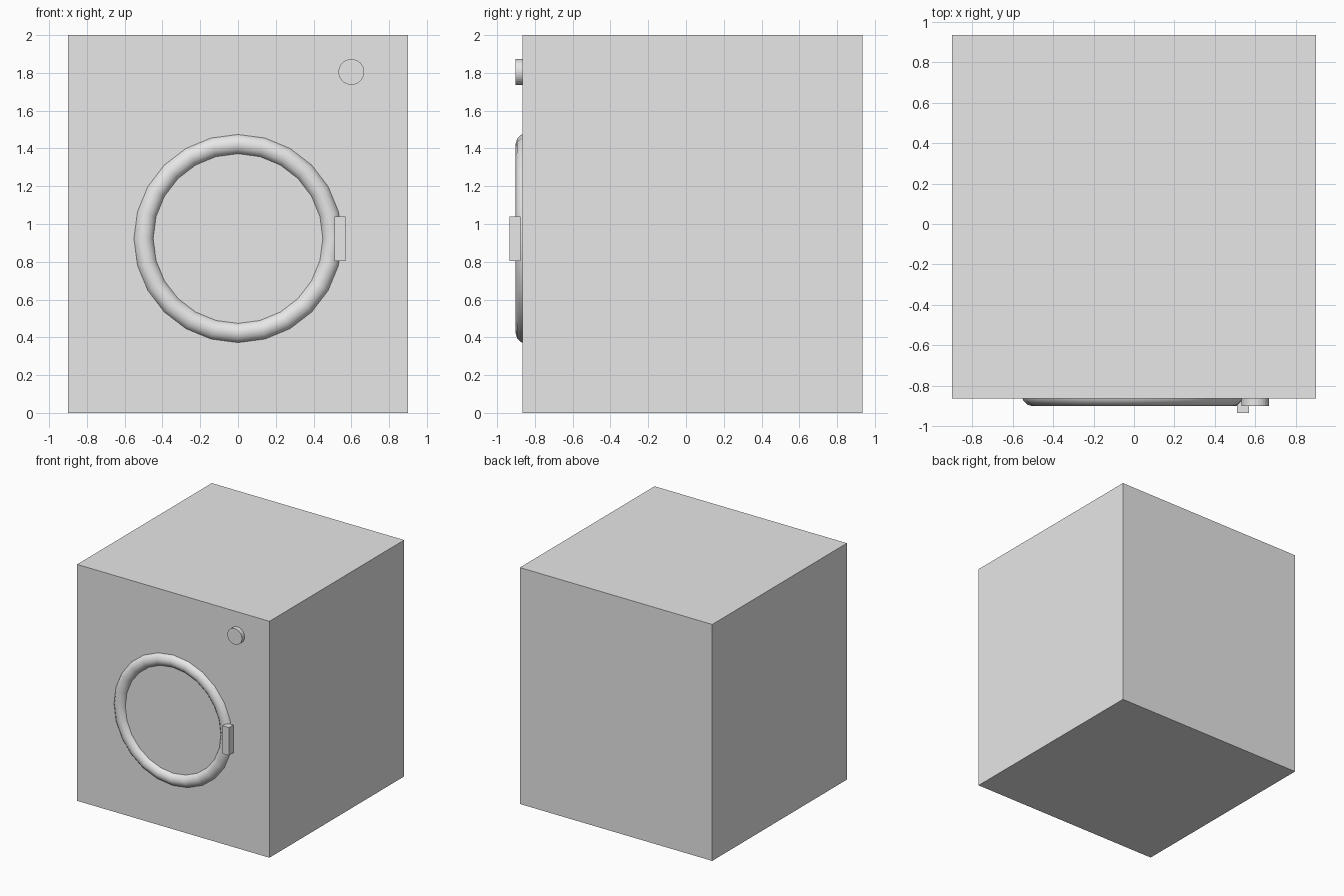
import bpy
import math

cube = bpy.data.objects.get("Cube")
if cube:
    bpy.data.objects.remove(cube, do_unlink=True)

# Single light grey finish
grey = bpy.data.materials.new("light_grey")
grey.use_nodes = True
grey.diffuse_color = (0.8, 0.8, 0.8, 1)
grey.node_tree.nodes["Principled BSDF"].inputs["Base Color"].default_value = (0.8, 0.8, 0.8, 1)

FRONT = -0.865
FACE_FRONT = (math.pi / 2, 0, 0)


def finish(name):
    obj = bpy.context.object
    obj.name = name
    obj.data.materials.append(grey)
    return obj


def box(name, low, high):
    centre = [(a + b) / 2 for a, b in zip(low, high)]
    bpy.ops.mesh.primitive_cube_add(size=1, location=centre)
    obj = finish(name)
    obj.scale = [b - a for a, b in zip(low, high)]
    bpy.ops.object.transform_apply(location=False, rotation=False, scale=True)
    return obj


# Cabinet
box("cabinet", (-0.9, FRONT, 0), (0.9, 0.935, 2))

# Round door rim, partly sunk into the cabinet front
bpy.ops.mesh.primitive_torus_add(
    major_radius=0.5, minor_radius=0.056, major_segments=24, minor_segments=12,
    location=(0, FRONT + 0.019, 0.923), rotation=FACE_FRONT)
finish("door_rim")
bpy.ops.object.shade_smooth_by_angle(angle=math.radians(40))

# Door handle on the rim
box("door_handle", (0.51, -0.935, 0.803), (0.569, -0.876, 1.039))

# Control knob
bpy.ops.mesh.primitive_cylinder_add(
    vertices=32, radius=0.068, depth=0.074,
    location=(0.6, FRONT, 1.805), rotation=FACE_FRONT)
finish("control_knob")
